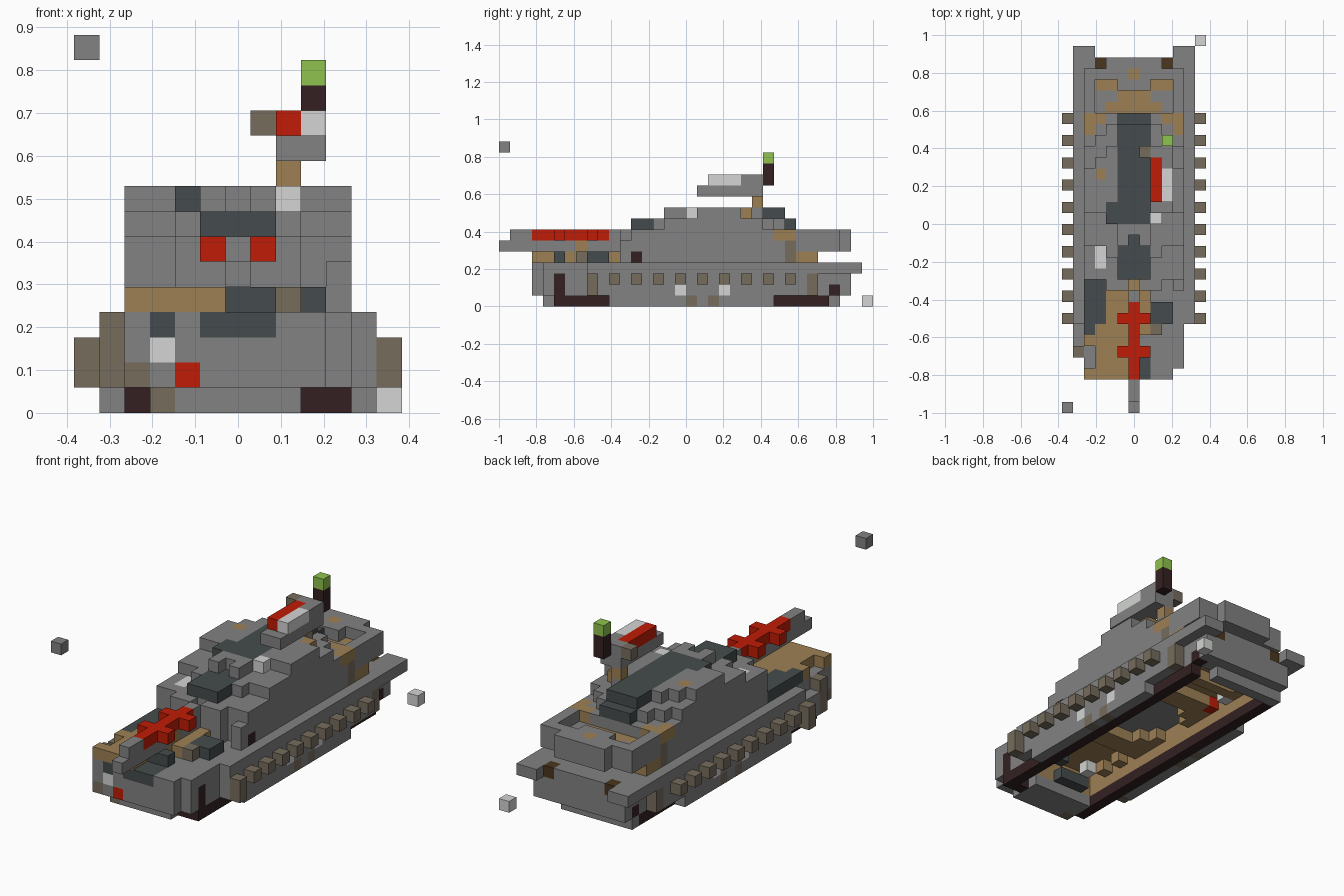
import bpy, bmesh
from mathutils import Vector

cube = bpy.data.objects.get("Cube")
if cube:
    bpy.data.objects.remove(cube, do_unlink=True)

U = 2 / 34  # block size


def linear(hex_code):
    srgb = [int(hex_code[i:i + 2], 16) / 255 for i in (0, 2, 4)]
    return [((c + .055) / 1.055) ** 2.4 if c > .04 else c / 12.92 for c in srgb] + [1]


PALETTE = {"grey": "828282", "light": "D3D5D3", "red": "C01C06", "tan": "9D8055",
           "brown": "766C5C", "slate": "454B4D", "maroon": "332022",
           "green": "8FC24D", "umber": "4A361E"}
NAMES = list(PALETTE)
MATS = []
for name, code in PALETTE.items():
    m = bpy.data.materials.new(name + " paint")
    m.use_nodes = True
    m.diffuse_color = linear(code)
    m.node_tree.nodes["Principled BSDF"].inputs["Base Color"].default_value = linear(code)
    MATS.append(m)

blocks = {}  # block position -> (part, colour)


def span(v):
    return range(v[0], v[1] + 1) if isinstance(v, tuple) else (v,)


def fill(part, colour, xs, ys, zs, mirror=False):
    """Fill a box of blocks; ranges are inclusive, x counts from the middle."""
    for x in span(xs):
        for y in span(ys):
            for z in span(zs):
                for side in ((x, -x) if mirror else (x,)):
                    blocks[side, y, z] = (part, colour)


def carve(xs, ys, zs):
    for x in span(xs):
        for y in span(ys):
            for z in span(zs):
                blocks.pop((x, y, z), None)


# Hull with an open hold underneath
fill("hull", "grey", (-4, 2), (4, 30), 0)
fill("hull", "grey", (-4, 3), (3, 31), (1, 3))
fill("hull", "grey", 4, (4, 31), (1, 3))
fill("hull", "grey", 5, (8, 28), (1, 2), True)
fill("hull", "grey", -5, (5, 7), (1, 2))
fill("hull", "grey", 5, (8, 32), 3, True)
fill("hull", "grey", 4, 32, 3, True)
carve((-3, 3), (7, 29), (0, 2))
carve(-4, 4, 0)

# Round turret ring hanging from the hold ceiling, and odd pieces inside
for x in range(-3, 4):
    for y in range(13, 24):
        if x * x + (y - 18) ** 2 > 11:
            fill("turret_ring", "tan", x, y, 2)
for row in (9, 11, 25, 27):
    fill("hold_lining", "tan", 3, row, 2, True)
fill("hold_lining", "tan", (-3, 3), 26, 2)
fill("hold_lining", "slate", (-2, 0), 7, 1)
fill("hold_lining", "light", -2, 8, 2)
fill("hold_lining", "slate", 1, 8, 2)
fill("hold_lining", "red", -3, 23, 2)
fill("hold_lining", "light", -3, 25, 2)

# Side skirts and tracks
fill("skirt", "grey", 5, (10, 24), 0, True)
fill("track", "maroon", 4, (5, 29), 0, True)
fill("track", "maroon", 3, 5, 0)
fill("track", "maroon", 4, 5, (1, 2))
fill("track", "maroon", 4, 30, 1, True)

# Studs along both sides
for row in range(8, 27, 2):
    fill("side_studs", "brown", 6, row, 2, True)
fill("side_studs", "brown", 6, 8, 1, True)
fill("side_studs", "brown", 5, 28, (1, 2), True)
fill("side_studs", "brown", -5, 5, (1, 3))
for row, colour, level in ((16, "light", 1), (20, "light", 1), (17, "brown", 0), (19, "brown", 0)):
    fill("skirt", colour, 5, row, level, True)

# Front plate markings and rear lamps
fill("hull", "red", -2, 3, 1)
fill("hull", "light", -3, 3, 2)
fill("hull", "brown", -4, 3, 1)
fill("hull", "brown", -3, 4, 0)
fill("hull", "slate", -3, 3, 3)
fill("hull", "slate", (-1, 1), 3, 3)
fill("hull", "slate", (0, 1), (4, 5), 3)
fill("rear_lamps", "umber", 3, 31, 3, True)

# Front deck load
fill("front_deck", "tan", (-4, -1), (3, 10), 4)
carve(-4, (4, 5), 4)
fill("front_deck", "slate", -4, (7, 11), 4)
fill("front_deck", "slate", -3, (8, 11), 4)
fill("front_deck", "slate", (0, 1), 5, 4)
fill("front_deck", "tan", 0, (6, 11), 4)
fill("front_deck", "tan", (1, 2), (7, 9), 4)
fill("front_deck", "brown", 2, 7, 4)
fill("front_deck", "slate", (2, 3), (8, 9), 4)
fill("front_deck", "tan", (-1, 1), (10, 11), 4)

# Turret: rows of front and back ends per level, from the middle out to the flank
LEVELS = {4: ((11, 11, 11, 12, 12), (26, 26, 26, 26, 25)),
          5: ((12, 11, 11, 12, 12), (26, 26, 26, 26, 25)),
          6: ((12, 11, 11, 12, 12), (26, 26, 26, 25, 24)),
          7: ((12, 12, 14, 15, 15), (26, 26, 25, 24, 23)),
          8: ((16, 15, 17, 18, 18), (25, 25, 23, 22, 21))}
for level, (fronts, backs) in LEVELS.items():
    for x, ends in enumerate(zip(fronts, backs)):
        fill("turret", "grey", x, ends, level, True)
fill("turret", "grey", 4, 11, (4, 5))
fill("front_deck", "slate", (-4, -3), 11, 4)
fill("turret", "maroon", 4, 12, 4)

# Dark stripe and markings over the turret
fill("turret_stripe", "slate", (-1, 1), (12, 14), 7)
fill("turret_stripe", "slate", 0, 15, 7)
fill("turret_stripe", "slate", (-1, 1), (17, 25), 8)
fill("turret_stripe", "slate", -2, (17, 18), 8)
fill("turret_stripe", "slate", (-1, 1), (25, 26), 7)
fill("turret", "light", -3, (13, 14), 6)
fill("turret", "tan", -3, 21, 8)
fill("turret", "tan", 3, 22, 8)
fill("turret", "light", 2, 17, 8)

# Rear stowage bin, overhanging the hull, with a tan ring inside
fill("rear_bin", "tan", (-4, 4), (26, 28), 4)
fill("rear_bin", "grey", (-4, 4), (27, 30), (5, 6))
fill("rear_bin", "grey", (-2, 2), 31, (5, 6))
carve((-3, 3), (27, 28), 6)
fill("rear_bin", "tan", (-2, 2), 27, 5)
fill("rear_bin", "tan", (-1, 1), 28, 5)
for side in (-1, 1):
    carve(tuple(sorted((2 * side, 3 * side))), 29, 6)
fill("rear_bin", "tan", (2, 3), 29, 5, True)
fill("rear_bin", "tan", 0, 30, 6)
fill("rear_bin", "brown", 4, 26, (4, 5), True)
fill("rear_bin", "tan", 4, (25, 26), 6, True)
fill("rear_bin", "tan", 3, 26, 6, True)

# Gun barrel with a red double cross on top
fill("gun", "grey", 0, (0, 10), 5)
fill("gun", "grey", 0, (1, 2), 6)
fill("gun", "grey", 0, 10, 6)
fill("gun", "tan", 0, 7, 5)
fill("gun", "tan", 0, 11, 5)
fill("gun_cross", "red", 0, (3, 9), 6)
for row in (5, 8):
    fill("gun_cross", "red", (-1, 1), row, 6)

# Roof gun on a post, with a lamp behind it
fill("roof_post", "tan", 2, 23, 9)
fill("roof_gun", "grey", (2, 3), (18, 23), 10)
fill("roof_gun", "red", 2, (19, 22), 11)
fill("roof_gun", "light", 3, (19, 21), 11)
fill("roof_gun", "grey", 3, (22, 23), 11)
fill("roof_gun", "grey", 2, 23, 11)
fill("roof_gun", "brown", 1, 23, 11)
fill("lamp_stem", "maroon", 3, 24, (11, 12))
fill("lamp_top", "green", 3, 24, 13)

# Two loose blocks at opposite corners
fill("upper_loose_block", "grey", -6, 0, 14)
fill("lower_loose_block", "light", 6, 33, 0)


def in_hold(x, y, z):
    return abs(x) < 4 and 6 < y < 30 and 0 < z < 3


def build(part):
    """Make one object from the exposed faces of a part's blocks."""
    bm = bmesh.new()
    for cell, (owner, colour) in blocks.items():
        if owner != part:
            continue
        x, y, z = cell
        centre = Vector((x, y - 16.5, z + .5)) * U
        for axis in range(3):
            for sign in (-1, 1):
                near = list(cell)
                near[axis] += sign
                if tuple(near) in blocks:
                    continue
                n, a, b = Vector(), Vector(), Vector()
                n[axis], a[(axis + 1) % 3], b[(axis + 2) % 3] = sign, sign, 1
                corners = [centre + (n + a * s + b * t) * U / 2
                           for s, t in ((-1, -1), (1, -1), (1, 1), (-1, 1))]
                face = bm.faces.new([bm.verts.new(c) for c in corners])
                # Hull faces inside the hold are tan, save the grey disc in the turret ring
                lined = part == "hull" and in_hold(*near)
                disc = axis == 2 and 13 < y < 23
                face.material_index = NAMES.index("tan" if lined and not disc else colour)
    bmesh.ops.remove_doubles(bm, verts=bm.verts, dist=U / 100)
    mesh = bpy.data.meshes.new(part)
    bm.to_mesh(mesh)
    bm.free()
    for m in MATS:
        mesh.materials.append(m)
    bpy.context.collection.objects.link(bpy.data.objects.new(part, mesh))


for part in sorted({owner for owner, _ in blocks.values()}):
    build(part)
